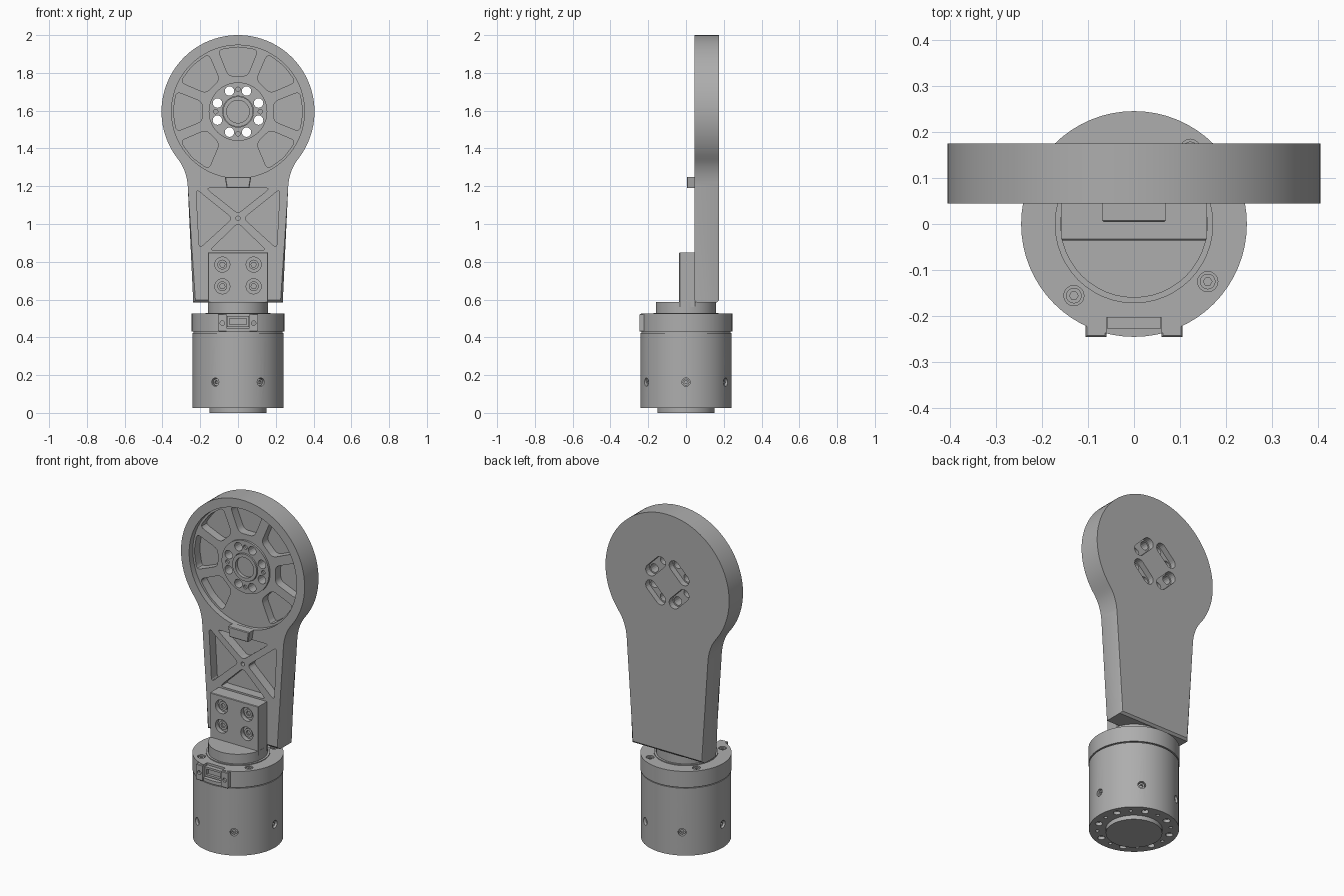
import bpy, bmesh, math
from mathutils import Matrix, Vector

old = bpy.data.objects.get("Cube")
if old:
    bpy.data.objects.remove(old)

grey = bpy.data.materials.new("machined grey")
grey.use_nodes = True
colour = (0.42, 0.42, 0.42, 1)
grey.diffuse_color = colour
grey.node_tree.nodes["Principled BSDF"].inputs["Base Color"].default_value = colour

UP = Matrix.Identity(4)
# Profile drawn in x and z, extruded along y
BACK = Matrix(((1, 0, 0, 0), (0, 0, 1, 0), (0, 1, 0, 0), (0, 0, 0, 1)))
# Profile drawn in y and z, extruded along x
SIDE = Matrix(((0, 0, 1, 0), (1, 0, 0, 0), (0, 1, 0, 0), (0, 0, 0, 1)))


def polar(r, deg, c=(0, 0)):
    a = math.radians(deg)
    return (c[0] + r * math.cos(a), c[1] + r * math.sin(a))


def circle(r, c=(0, 0), n=24):
    return [polar(r, 360 * i / n, c) for i in range(n)]


def rect(x0, x1, y0, y1):
    return [(x0, y0), (x1, y0), (x1, y1), (x0, y1)]


def bezier(a, b, c, n):
    a, b, c = Vector(a), Vector(b), Vector(c)
    ts = [i / n for i in range(n + 1)]
    return [tuple(a * (1 - t) ** 2 + b * 2 * t * (1 - t) + c * t * t) for t in ts]


def rounded(points, r):
    out = []
    for i, p in enumerate(points):
        p = Vector(p)
        before, after = Vector(points[i - 1]) - p, Vector(points[(i + 1) % len(points)]) - p
        out += bezier(p + before.normalized() * r, p, p + after.normalized() * r, 4)
    return out


def mesh(prisms, chamfer=0):
    """Build prisms given as (profile, low, high, matrix)."""
    bm = bmesh.new()
    for pts, lo, hi, mat in prisms:
        caps = [[bm.verts.new(mat @ Vector((u, v, w))) for u, v in pts] for w in (lo, hi)]
        faces = [bm.faces.new(c) for c in caps]
        for i in range(len(pts)):
            bm.faces.new((caps[0][i - 1], caps[0][i], caps[1][i], caps[1][i - 1]))
        if chamfer:
            edges = list({e for f in faces for e in f.edges})
            bmesh.ops.bevel(bm, geom=edges, offset=chamfer, segments=1, affect='EDGES')
    bmesh.ops.recalc_face_normals(bm, faces=bm.faces)
    me = bpy.data.meshes.new("part")
    bm.to_mesh(me)
    bm.free()
    return me


def part(name, prisms, cuts=(), chamfer=0):
    ob = bpy.data.objects.new(name, mesh(prisms, chamfer))
    bpy.context.collection.objects.link(ob)
    for group in cuts:
        cutter = bpy.data.objects.new("cutter", mesh(group))
        bpy.context.collection.objects.link(cutter)
        mod = ob.modifiers.new("cut", 'BOOLEAN')
        mod.operation, mod.solver, mod.object = 'DIFFERENCE', 'EXACT', cutter
        bpy.context.view_layer.update()
        done = bpy.data.meshes.new_from_object(ob.evaluated_get(bpy.context.evaluated_depsgraph_get()))
        ob.modifiers.clear()
        ob.data = done
        bpy.data.objects.remove(cutter)
    ob.data.name = name
    ob.data.materials.clear()
    ob.data.materials.append(grey)
    ob.data.shade_smooth()
    ob.data.set_sharp_from_angle(angle=math.radians(28))
    return ob


# Arm: round head, concave shoulders and tapered shank
HUB = (0, 1.595)
shoulder = bezier(polar(0.405, -38, HUB), (0.272, 1.286), (0.266, 1.2), 8) + [(0.237, 0.585)]
outline = [polar(0.405, 218 - 256 * i / 72, HUB) for i in range(1, 72)] + shoulder
outline += [(-x, z) for x, z in reversed(shoulder)]

FRONT = 0.045
windows = []
for k in range(7):
    a = -45 + 45 * k
    rim = [polar(0.343, a + d, HUB) for d in (-18, 18)]
    top = [polar(0.343, a + d, HUB) for d in (-9, 0, 9)]
    foot = [polar(0.195, a + d, HUB) for d in (15, -15)]
    shape = rounded([rim[0], top[1], rim[1], foot[0], foot[1]], 0.028)
    windows.append((shape, 0.0, 0.13, BACK))

# Triangular pockets that leave an X brace
side_pocket = [(-0.222, 1.185), (-0.03, 1.03), (-0.205, 0.87)]
pockets = [side_pocket, [(-x, z) for x, z in side_pocket],
           [(-0.17, 1.19), (0.17, 1.19), (0, 1.055)],
           [(-0.15, 0.86), (0.15, 0.86), (0, 1.005)]]
braces = [(rounded(p, 0.025), 0, 0.1, BACK) for p in pockets]
braces.append((circle(0.012, (0, 1.03), 12), 0, 0.08, BACK))

# Hub holes open into slots on the back
bolt_holes = [(circle(0.025, polar(0.118, 22.5 + 45 * k, HUB), 16), 0, 0.2, BACK) for k in range(8)]
pin_holes = [(circle(0.012, polar(0.118, 90 * k, HUB), 12), 0, 0.11, BACK) for k in range(4)]
slots = []
for k in range(4):
    a = 45 + 90 * k
    ends = [polar(0.118, a + d, HUB) for d in (-22.5, 22.5)]
    pts = [polar(0.033, a - 180 + 18 * i, ends[0]) for i in range(11)]
    pts += [polar(0.033, a + 18 * i, ends[1]) for i in range(11)]
    slots.append((pts, 0.14, 0.2, BACK))

part("arm", [(outline, FRONT, 0.175, BACK)],
     [[(circle(0.352, HUB, 72), 0, 0.08, BACK)], windows, braces], 0.012)
# Deep slots are cut after the plain pockets
arm = bpy.data.objects["arm"]
for group in (bolt_holes, slots):
    cutter = bpy.data.objects.new("cutter", mesh(group))
    bpy.context.collection.objects.link(cutter)
    mod = arm.modifiers.new("cut", 'BOOLEAN')
    mod.operation, mod.solver, mod.object = 'DIFFERENCE', 'EXACT', cutter
    bpy.context.view_layer.update()
    arm.data = bpy.data.meshes.new_from_object(
        arm.evaluated_get(bpy.context.evaluated_depsgraph_get()))
    arm.modifiers.clear()
    bpy.data.objects.remove(cutter)

part("hub_plate", [(circle(0.155, HUB, 48), 0.068, 0.082, BACK)],
     [bolt_holes + pin_holes + [(circle(0.082, HUB, 32), 0, 0.2, BACK)]])
part("hub_ring", [(circle(0.08, HUB, 32), 0.06, 0.082, BACK)],
     [[(circle(0.06, HUB, 32), 0, 0.2, BACK)]])

# Stop block below the head
part("stop_block", [([(-0.06, 1.19), (0.06, 1.19), (0.07, 1.25), (-0.07, 1.25)], 0.004, 0.06, BACK)],
     chamfer=0.004)

# Mounting bracket with counterbored screws
spots = [(x, z) for x in (-0.083, 0.083) for z in (0.67, 0.785)]
part("bracket", [(rect(-0.158, 0.158, 0.56, 0.85), -0.036, 0.05, BACK)],
     [[(circle(0.04, s), -0.1, -0.01, BACK) for s in spots]], 0.003)

# Turntable on top of the motor
part("turntable", [(circle(0.16, n=48), 0.46, 0.587, UP)], chamfer=0.008)
part("turntable_collar", [(circle(0.172, n=48), 0.46, 0.53, UP)], chamfer=0.008)

# Motor housing with radial and underside screw holes
radial = [SIDE.copy() for k in range(6)]
radial = [Matrix.Rotation(math.radians(60 * k), 4, 'Z') @ SIDE for k in range(6)]
side_holes = [(circle(0.022, (0, 0.163), 16), 0.215, 0.3, m) for m in radial]
under = [(circle(0.02 if k % 2 else 0.01, polar(0.198, 22.5 * k), 12), -0.1, 0.045, UP)
         for k in range(16)]
part("motor_housing", [(circle(0.242, n=64), 0.025, 0.424, UP)], [side_holes + under], 0.006)
part("seam", [(circle(0.235, n=64), 0.41, 0.44, UP)])
part("base_disc", [(circle(0.152, n=48), 0, 0.04, UP)], chamfer=0.004)

# Cap with lugs and a notch for the connector
cap_angles = (53, 141, 230, 322)
cap_holes = [(circle(0.022, polar(0.203, a), 16), 0.508, 0.6, UP) for a in cap_angles]
notch = [(rect(-0.06, 0.06, -0.3, -0.203), 0.45, 0.6, UP)]
part("motor_cap", [(circle(0.245, n=64), 0.43, 0.525, UP)], [cap_holes + notch], 0.01)
for name, s in (("left_lug", 1), ("right_lug", -1)):
    xs = sorted((0.06 * s, 0.105 * s))
    part(name, [(rect(*xs, -0.245, -0.18), 0.43, 0.523, UP)],
         [[(circle(0.012, (0.083 * s, 0.475), 12), -0.3, -0.225, BACK)]], 0.003)
part("connector", [(rect(-0.058, 0.058, 0.455, 0.512), -0.228, -0.195, BACK)],
     [[(rect(-0.046, 0.046, 0.467, 0.5), -0.3, -0.212, BACK)]])


# Screws with hexagonal sockets
def screws(name, centres, r, lo, hi, mats, out):
    heads, sockets = [], []
    mid = (lo + hi) / 2
    span = (mid, hi + 0.05) if out else (lo - 0.05, mid)
    for c, m in zip(centres, mats):
        heads.append((circle(r, c, 16), lo, hi, m))
        sockets.append((circle(r * 0.55, c, 6), *span, m))
    part(name, heads, [sockets])


screws("bracket_screws", spots, 0.026, -0.022, 0, [BACK] * 4, False)
screws("cap_screws", [polar(0.203, a) for a in cap_angles], 0.017, 0.5, 0.52, [UP] * 4, True)
screws("housing_screws", [(0, 0.163)] * 6, 0.018, 0.205, 0.23, radial, True)
